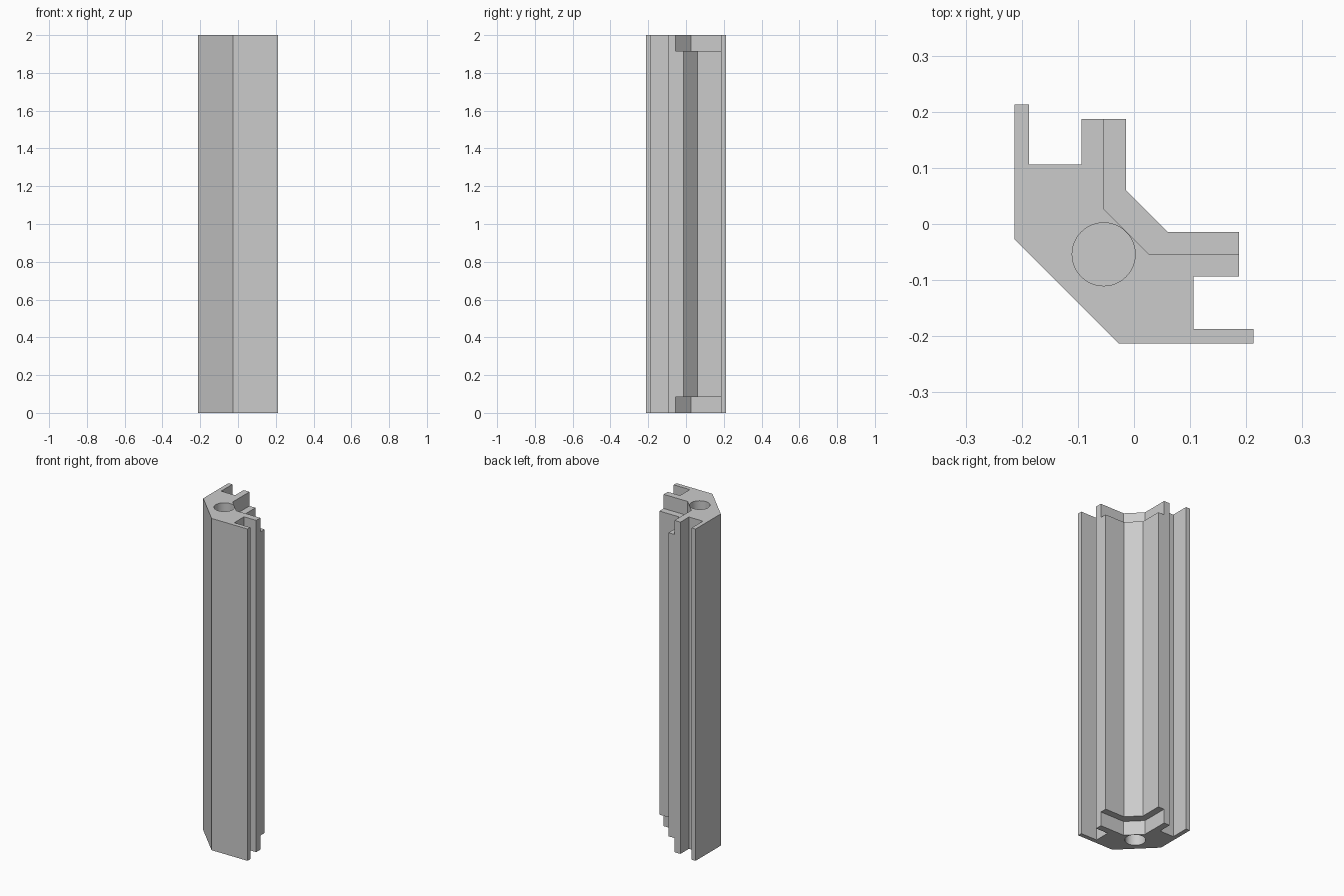
import bpy
import bmesh

cube = bpy.data.objects.get("Cube")
if cube:
    bpy.data.objects.remove(cube, do_unlink=True)

HEIGHT = 2.0
STEP = 0.085       # height of the end rebates
BORE_DEPTH = 0.25

grey = bpy.data.materials.new("plain grey")
grey.use_nodes = True
grey.diffuse_color = (0.6, 0.6, 0.6, 1)
grey.node_tree.nodes["Principled BSDF"].inputs["Base Color"].default_value = grey.diffuse_color


def mirrored(half):
    """Close a half outline by reflecting it across the x = y diagonal."""
    return half + [(y, x) for x, y in reversed(half)]


def prism(name, outline, bottom, top):
    bm = bmesh.new()
    face = bm.faces.new([bm.verts.new((x, y, bottom)) for x, y in outline])
    extruded = bmesh.ops.extrude_face_region(bm, geom=[face])["geom"]
    verts = [v for v in extruded if isinstance(v, bmesh.types.BMVert)]
    bmesh.ops.translate(bm, verts=verts, vec=(0, 0, top - bottom))
    bmesh.ops.recalc_face_normals(bm, faces=bm.faces)
    mesh = bpy.data.meshes.new(name)
    bm.to_mesh(mesh)
    bm.free()
    obj = bpy.data.objects.new(name, mesh)
    bpy.context.collection.objects.link(obj)
    obj.data.materials.append(grey)
    return obj


def cut(target, cutter):
    bpy.context.view_layer.objects.active = target
    mod = target.modifiers.new("cut", "BOOLEAN")
    mod.operation = "DIFFERENCE"
    mod.solver = "EXACT"
    mod.object = cutter
    bpy.ops.object.modifier_apply(modifier=mod.name)
    bpy.data.objects.remove(cutter, do_unlink=True)


# Corner post: chamfered outside, thin outer lips, thick inner arms
post = prism("corner_post", mirrored([
    (-0.213, -0.027), (-0.213, 0.213), (-0.187, 0.213), (-0.187, 0.106),
    (-0.094, 0.106), (-0.094, 0.187), (-0.014, 0.187), (-0.014, 0.06),
]), 0, HEIGHT)

# Rebates on the inner side and screw bores, at both ends
rebate = mirrored([(-0.0545, 0.0272), (-0.0545, 0.3), (0.3, 0.3)][:2] + [(0.3, 0.301)])
for low, high, centre in ((-0.1, STEP, 0), (HEIGHT - STEP, HEIGHT + 0.1, HEIGHT)):
    cut(post, prism("rebate_cutter", rebate, low, high))
    bpy.ops.mesh.primitive_cylinder_add(vertices=48, radius=0.0562, depth=2 * BORE_DEPTH,
                                        location=(-0.054, -0.054, centre))
    bore = bpy.context.object
    bore.data.materials.append(grey)
    cut(post, bore)

# Smooth bores, crisp edges elsewhere
bpy.ops.object.select_all(action="DESELECT")
post.select_set(True)
bpy.context.view_layer.objects.active = post
bpy.ops.object.shade_smooth_by_angle(angle=0.5)
